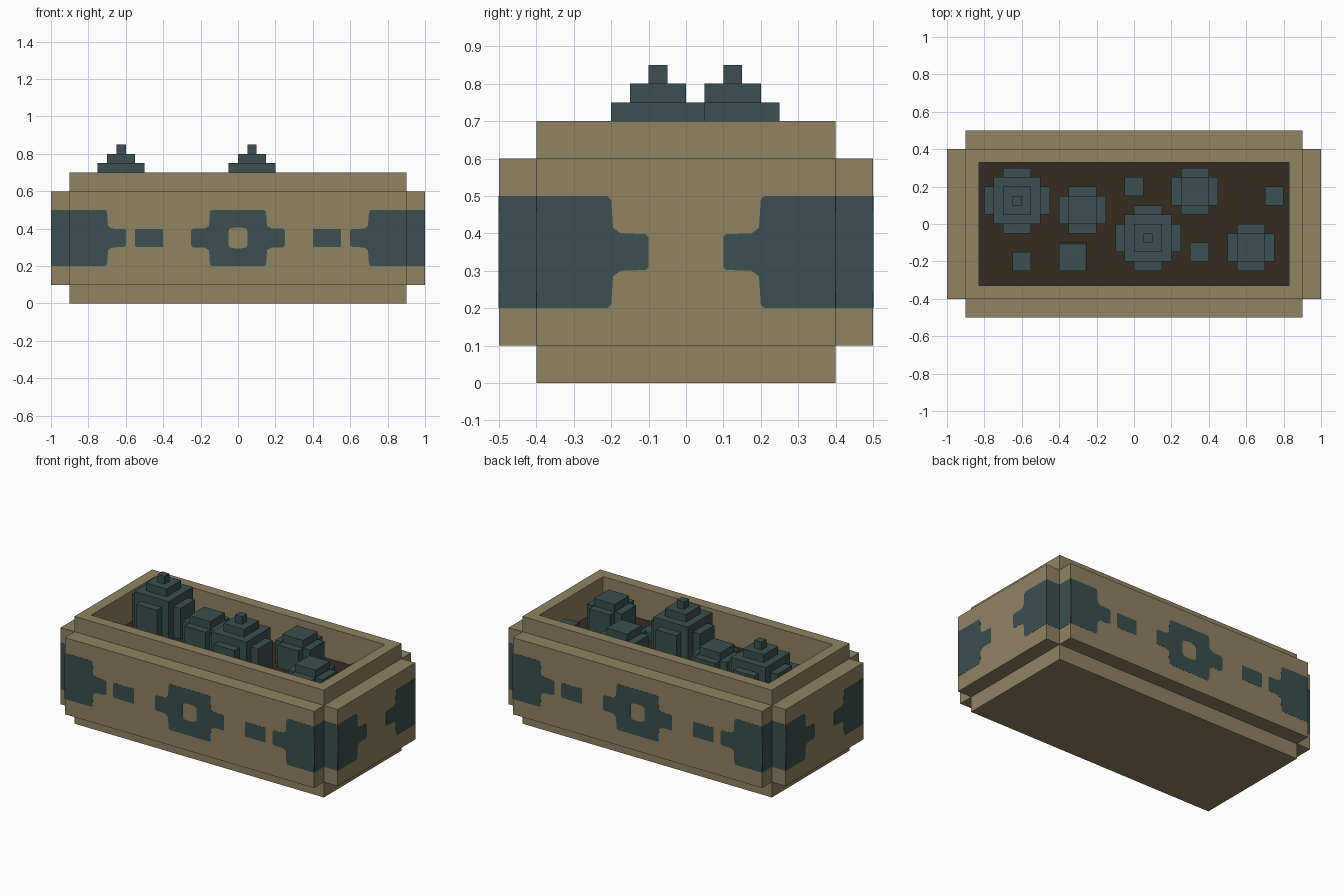
import bpy, bmesh, math
from mathutils import Matrix, Vector

if "Cube" in bpy.data.objects:
    bpy.data.objects.remove(bpy.data.objects["Cube"])


def material(name, rgb):
    m = bpy.data.materials.new(name)
    m.diffuse_color = (*rgb, 1)
    m.use_nodes = True
    m.node_tree.nodes["Principled BSDF"].inputs["Base Color"].default_value = m.diffuse_color
    return m


STONE = material("tan stone", (0.275, 0.227, 0.127))
PLANT = material("dark teal", (0.045, 0.077, 0.077))
SOIL = material("dark soil", (0.036, 0.025, 0.017))
FLOOR = 0.5
MID = 0.35
SKIN = 0.002  # thickness of the painted plates


def add_boxes(name, boxes, mat):
    """One object made of boxes, each (x0, x1, y0, y1, z0, z1)."""
    bm = bmesh.new()
    for x0, x1, y0, y1, z0, z1 in boxes:
        centre = Vector((x0 + x1, y0 + y1, z0 + z1)) / 2
        size = (x1 - x0, y1 - y0, z1 - z0, 1)
        bmesh.ops.create_cube(bm, size=1, matrix=Matrix.Translation(centre) @ Matrix.Diagonal(size))
    me = bpy.data.meshes.new(name)
    bm.to_mesh(me)
    bm.free()
    me.materials.append(mat)
    ob = bpy.data.objects.new(name, me)
    bpy.context.collection.objects.link(ob)
    return ob


def column(cx, cy, hx, hy, top):
    return (cx - hx, cx + hx, cy - hy, cy + hy, FLOOR, top)


# Planter core with a sunken bed of soil
core = add_boxes("planter_core", [(-0.9, 0.9, -0.4, 0.4, 0, 0.7)], STONE)
core.data.materials.append(SOIL)
bm = bmesh.new()
bm.from_mesh(core.data)
bed = max(bm.faces, key=lambda f: f.calc_center_median().z)
bmesh.ops.inset_region(bm, faces=[bed], thickness=0.1)
sunk = bmesh.ops.extrude_discrete_faces(bm, faces=[bed])["faces"]
for f in sunk:
    f.material_index = 1
    for v in f.verts:
        v.co.z = FLOOR
bm.to_mesh(core.data)
bm.free()

# Raised wall panels
for s, side in ((-1, "front"), (1, "back")):
    y = sorted((s * 0.4, s * 0.5))
    add_boxes(side + "_panel", [(-0.9, 0.9, *y, 0.1, 0.6)], STONE)
for s, side in ((-1, "left"), (1, "right")):
    x = sorted((s * 0.9, s * 1.0))
    add_boxes(side + "_panel", [(*x, -0.4, 0.4, 0.1, 0.6)], STONE)


def quad_mirror(quarter):
    """Mirror a quarter outline, listed from the u axis to the v axis, into a loop."""
    half = quarter + [(-u, v) for u, v in reversed(quarter)]
    return half + [(-u, -v) for u, v in half]


def shift(loop, du):
    return [(u + du, v) for u, v in loop]


def plate_mesh(name, loops):
    """Thin flat shape in the u, v plane; inner loops become holes."""
    cu = bpy.data.curves.new(name, "CURVE")
    cu.dimensions = "2D"
    cu.fill_mode = "BOTH"
    cu.extrude = SKIN / 2
    for loop in loops:
        sp = cu.splines.new("POLY")
        sp.points.add(len(loop) - 1)
        for p, (u, v) in zip(sp.points, loop):
            p.co = (u, v, 0, 1)
        sp.use_cyclic_u = True
    tmp = bpy.data.objects.new(name, cu)
    me = bpy.data.meshes.new_from_object(tmp)
    bpy.data.objects.remove(tmp)
    me.materials.clear()
    me.materials.append(PLANT)
    return me


def place(name, me, angle, dist):
    """Set a plate upright on the wall that faces the given turn from the front."""
    ob = bpy.data.objects.new(name, me)
    bpy.context.collection.objects.link(ob)
    ob.matrix_world = (Matrix.Rotation(angle, 4, "Z") @ Matrix.Translation((0, -dist, MID))
                       @ Matrix.Rotation(math.pi / 2, 4, "X"))


# Painted motifs: ringed cross, dashes and corner brackets
cross = quad_mirror([(0.25, 0.04), (0.24, 0.05), (0.18, 0.05), (0.155, 0.065),
                     (0.15, 0.14), (0.14, 0.15)])
hole = quad_mirror([(0.052, 0.035), (0.045, 0.05), (0.02, 0.055)])
dash = quad_mirror([(0.075, 0.04), (0.072, 0.048)])
upper = [(0.1, 0.15), (-0.09, 0.15), (-0.1, 0.14), (-0.105, 0.065), (-0.125, 0.05),
         (-0.192, 0.048), (-0.2, 0.04)]
bracket = upper + [(u, -v) for u, v in reversed(upper)]


def brackets(edge):
    right = shift(bracket, edge - 0.1)
    return [right, [(-u, v) for u, v in reversed(right)]]


def strips(a, b):
    r = [(a, -0.15), (b, -0.15), (b, 0.15), (a, 0.15)]
    return [r, [(-u, v) for u, v in reversed(r)]]


long_motif = plate_mesh("long_motif", [cross, hole, shift(dash, 0.475), shift(dash, -0.475)]
                        + brackets(0.9))
end_motif = plate_mesh("end_motif", brackets(0.4))
long_notch = plate_mesh("long_notch", strips(0.9, 1.0))
end_notch = plate_mesh("end_notch", strips(0.4, 0.5))
for i, side in enumerate(("front", "right", "back", "left")):
    turn = i * math.pi / 2
    if i % 2 == 0:
        place(side + "_motif", long_motif, turn, 0.5)
        place(side + "_notch_paint", long_notch, turn, 0.4)
    else:
        place(side + "_motif", end_motif, turn, 1.0)
        place(side + "_notch_paint", end_notch, turn, 0.9)

# Tall stepped plants
for i, (x, y) in enumerate([(-0.625, 0.125), (0.075, -0.075)]):
    add_boxes(f"tall_plant_{i + 1}", [
        column(x, y, 0.125, 0.125, 0.75),
        column(x, y, 0.175, 0.075, 0.7),
        column(x, y, 0.075, 0.175, 0.7),
        (x - 0.075, x + 0.075, y - 0.075, y + 0.075, 0.75, 0.8),
        (x - 0.025, x + 0.025, y - 0.025, y + 0.025, 0.8, 0.85)], PLANT)

# Medium cross-shaped plants
for i, (x, y) in enumerate([(-0.275, 0.075), (0.325, 0.175), (0.625, -0.125)]):
    add_boxes(f"medium_plant_{i + 1}", [
        column(x, y, 0.075, 0.075, 0.7),
        column(x, y, 0.125, 0.075, 0.65),
        column(x, y, 0.075, 0.125, 0.65)], PLANT)

# Small sprouts
for i, (x, y, top) in enumerate([(0, 0.2, 0.55), (-0.6, -0.2, 0.55),
                                 (0.35, -0.15, 0.55), (0.75, 0.15, 0.6)]):
    add_boxes(f"sprout_{i + 1}", [column(x, y, 0.05, 0.05, top)], PLANT)

# Low mound with a leafy cap
add_boxes("mound", [column(-0.325, -0.175, 0.075, 0.075, 0.55)], SOIL)
add_boxes("mound_cap", [(-0.4, -0.26, -0.25, -0.11, 0.55, 0.555)], PLANT)
